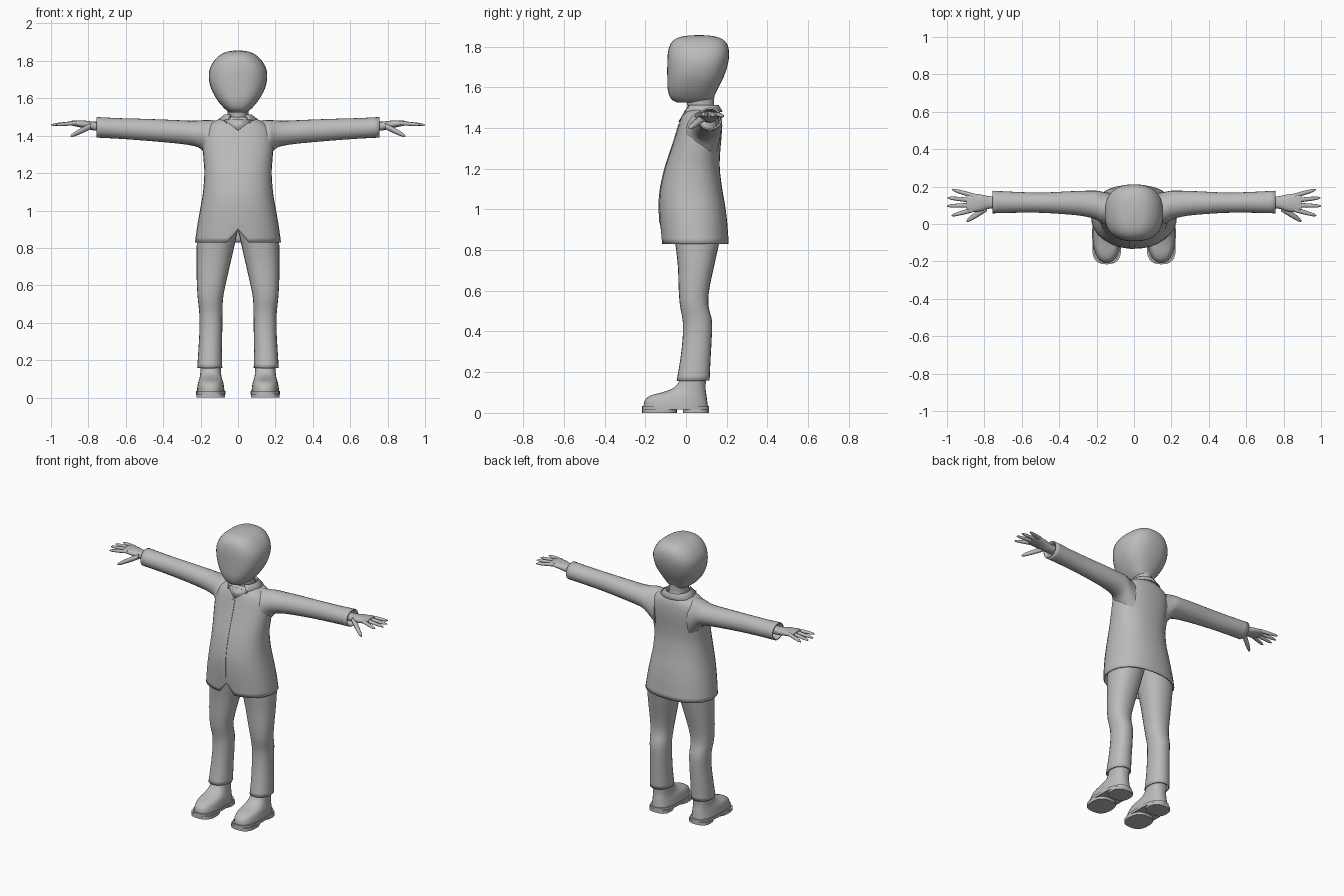
import bpy
import bmesh
from math import sin, cos, pi
from mathutils import Vector

old = bpy.data.objects.get("Cube")
if old:
    bpy.data.objects.remove(old, do_unlink=True)

grey = bpy.data.materials.new("plain grey")
grey.use_nodes = True
COLOUR = (0.5, 0.5, 0.5, 1)
grey.diffuse_color = COLOUR
grey.node_tree.nodes["Principled BSDF"].inputs["Base Color"].default_value = COLOUR


def finish(name, bm, mirror=False, thick=0):
    """Turn a bmesh into a smooth shaded object with optional modifiers."""
    bmesh.ops.recalc_face_normals(bm, faces=bm.faces)
    mesh = bpy.data.meshes.new(name)
    bm.to_mesh(mesh)
    bm.free()
    mesh.materials.append(grey)
    ob = bpy.data.objects.new(name, mesh)
    bpy.context.collection.objects.link(ob)
    bpy.ops.object.select_all(action="DESELECT")
    ob.select_set(True)
    bpy.context.view_layer.objects.active = ob
    bpy.ops.object.shade_smooth_by_angle(angle=0.8)
    if thick:
        mod = ob.modifiers.new("Cloth", "SOLIDIFY")
        mod.thickness = thick
        mod.offset = -1
    if mirror:
        ob.modifiers.new("Mirror", "MIRROR").use_clip = False
    return ob


def spline(a, b, c, d, t):
    """Smooth in-between of sections b and c."""
    return [q + 0.5 * t * (r - p + t * (2 * p - 5 * q + 4 * r - s + t * (3 * (q - r) + s - p)))
            for p, q, r, s in zip(a, b, c, d)]


def loft(sections, axis="z", n=32, power=2.0, steps=3, caps=(True, True)):
    """Skin rounded sections (position, low a, high a, low b, high b)."""
    rows = []
    last = len(sections) - 1
    for i in range(last):
        quad = [sections[max(0, min(last, i + k))] for k in (-1, 0, 1, 2)]
        rows += [spline(*quad, s / steps) for s in range(steps)]
    rows.append(sections[-1])

    def bend(v):
        return (1 if v >= 0 else -1) * abs(v) ** (2 / power) if abs(v) > 1e-6 else 0

    bm = bmesh.new()
    rings = []
    for t, a0, a1, b0, b1 in rows:
        ring = []
        for i in range(n):
            ang = 2 * pi * i / n
            a = (a0 + a1) / 2 + (a1 - a0) / 2 * bend(cos(ang))
            b = (b0 + b1) / 2 + (b1 - b0) / 2 * bend(sin(ang))
            ring.append(bm.verts.new((a, b, t) if axis == "z" else (t, a, b)))
        rings.append(ring)
    for low, high in zip(rings, rings[1:]):
        for i in range(n):
            j = (i + 1) % n
            bm.faces.new((low[i], low[j], high[j], high[i]))
    for flag, ring in zip(caps, (rings[0], rings[-1])):
        if flag:
            bm.faces.new(ring)
    return bm


def even(z, half, front, back):
    return (z, -half, half, front, back)


# Head and neck
finish("head", loft([
    even(1.525, 0.045, -0.045, 0.11), even(1.545, 0.072, -0.075, 0.132),
    even(1.59, 0.11, -0.09, 0.155), even(1.65, 0.143, -0.092, 0.185),
    even(1.71, 0.156, -0.092, 0.205), even(1.76, 0.15, -0.09, 0.212),
    even(1.805, 0.124, -0.08, 0.205), even(1.835, 0.09, -0.055, 0.18),
    even(1.85, 0.055, -0.015, 0.14), even(1.856, 0.01, 0.05, 0.08)], power=2.5))
finish("neck", loft([
    even(1.43, 0.075, 0.005, 0.16), even(1.48, 0.06, 0.01, 0.145),
    even(1.52, 0.055, 0.005, 0.138), even(1.57, 0.06, 0.0, 0.14)]))

# Jacket body, with a notch at the front of the hem
jacket_rows = [
    even(0.83, 0.23, -0.12, 0.21), even(0.93, 0.216, -0.128, 0.203),
    even(1.02, 0.2, -0.132, 0.192), even(1.1, 0.187, -0.126, 0.178),
    even(1.2, 0.18, -0.104, 0.166), even(1.28, 0.185, -0.078, 0.168),
    even(1.36, 0.19, -0.052, 0.175), even(1.42, 0.182, -0.034, 0.176),
    even(1.46, 0.155, -0.02, 0.17), even(1.485, 0.11, -0.003, 0.158),
    even(1.5, 0.07, 0.01, 0.145)]
body = loft(jacket_rows, power=2.3, caps=(False, False))
for v in body.verts:
    if abs(v.co.x) < 0.01 and v.co.y < 0 and v.co.z < 0.91:
        v.co.z = 0.9 + (v.co.z - 0.83) * 0.3
finish("jacket_body", body, thick=0.008)

# Overlapping strip down the front of the jacket
finish("front_placket", loft(
    [(r[0], -0.026, 0.004, r[3] - 0.003, r[3] + 0.01) for r in jacket_rows[1:8]],
    n=8, power=4))

# Neckline plate and turned-down collar
bib = bmesh.new()
bib.faces.new([bib.verts.new(p) for p in
               ((-0.075, -0.004, 1.485), (0, -0.038, 1.43), (0.075, -0.004, 1.485), (0, -0.012, 1.49))])
finish("neckline", bib, thick=0.006)

collar = bmesh.new()
COUNT = 24
rows = []
for i in range(COUNT + 1):
    ang = -0.32 * pi + 1.64 * pi * i / COUNT
    out = Vector((cos(ang), sin(ang), 0))
    flap = 0.012 if i in (0, COUNT) else 0
    rows.append([collar.verts.new((out.x * rx, 0.08 + out.y * ry, z)) for rx, ry, z in (
        (0.062, 0.07, 1.49), (0.074, 0.08, 1.513), (0.112 + flap, 0.1 + flap, 1.482 - flap))])
for p, q in zip(rows, rows[1:]):
    for k in (0, 1):
        collar.faces.new((p[k], q[k], q[k + 1], p[k + 1]))
finish("collar", collar, thick=0.007)

# Sleeves
finish("sleeves", loft([
    (0.12, 0.0, 0.165, 1.23, 1.482), (0.165, 0.0, 0.172, 1.285, 1.484),
    (0.2, 0.022, 0.178, 1.33, 1.482), (0.25, 0.038, 0.178, 1.348, 1.48),
    (0.34, 0.05, 0.175, 1.36, 1.484), (0.5, 0.06, 0.168, 1.374, 1.49),
    (0.64, 0.06, 0.172, 1.384, 1.494), (0.757, 0.057, 0.178, 1.39, 1.5)],
    axis="x", n=24, caps=(True, False)), mirror=True, thick=0.008)

# Hands: palm, four fingers and a lowered thumb
finish("palms", loft([
    (0.7, 0.085, 0.145, 1.425, 1.475), (0.77, 0.083, 0.148, 1.428, 1.475),
    (0.82, 0.068, 0.158, 1.44, 1.481), (0.87, 0.063, 0.163, 1.45, 1.482),
    (0.895, 0.072, 0.158, 1.456, 1.479)], axis="x", n=16, power=2.4), mirror=True)


def digit(name, start, end, radius):
    rows = []
    for t, scale in ((0, 1), (0.45, 0.95), (0.85, 0.7), (1, 0.2)):
        p = Vector(start).lerp(Vector(end), t)
        r = radius * scale
        rows.append((p.x, p.y - r, p.y + r, p.z - r * 0.9, p.z + r * 0.9))
    finish(name, loft(rows, axis="x", n=10, steps=2), mirror=True)


tips = [("index", 0.975, 0.045), ("middle", 1.0, 0.096), ("ring", 0.997, 0.14), ("little", 0.972, 0.184)]
for i, (label, x, y) in enumerate(tips):
    digit(label + "_fingers", (0.86, 0.076 + 0.025 * i, 1.468), (x, y, 1.458), 0.0125)
digit("thumbs", (0.785, 0.088, 1.452), (0.895, 0.016, 1.398), 0.019)

# Trousers
finish("trouser_legs", loft([
    (0.158, 0.084, 0.218, -0.046, 0.116), (0.25, 0.086, 0.212, -0.03, 0.12),
    (0.36, 0.084, 0.206, -0.017, 0.126), (0.45, 0.083, 0.207, -0.016, 0.128),
    (0.53, 0.08, 0.215, -0.03, 0.11), (0.61, 0.065, 0.22, -0.036, 0.115),
    (0.72, 0.04, 0.222, -0.04, 0.138), (0.83, 0.015, 0.22, -0.052, 0.162),
    (0.9, 0.0, 0.21, -0.06, 0.175), (0.97, -0.01, 0.19, -0.07, 0.17)],
    n=24, power=2.2, caps=(False, True)), mirror=True, thick=0.008)

# Shoes: upper, sole, heel pad and front pad


def foot(z, half, front, back):
    return (z, 0.146 - half, 0.146 + half, front, back)


finish("shoe_uppers", loft([
    foot(0.03, 0.074, -0.208, 0.108), foot(0.06, 0.071, -0.203, 0.104),
    foot(0.085, 0.066, -0.175, 0.101), foot(0.103, 0.06, -0.11, 0.098),
    foot(0.125, 0.056, -0.058, 0.096), foot(0.16, 0.055, -0.032, 0.098),
    foot(0.22, 0.055, -0.02, 0.1)], n=28, power=2.4), mirror=True)
for label, low, high, half, front, back in (
        ("shoe_soles", 0.016, 0.034, 0.078, -0.216, 0.114),
        ("heel_pads", 0.0, 0.02, 0.07, -0.015, 0.113),
        ("front_pads", 0.0, 0.02, 0.077, -0.215, -0.045)):
    finish(label, loft([foot(low, half, front, back), foot(high, half, front, back)],
                       n=28, power=2.6, steps=1), mirror=True)
